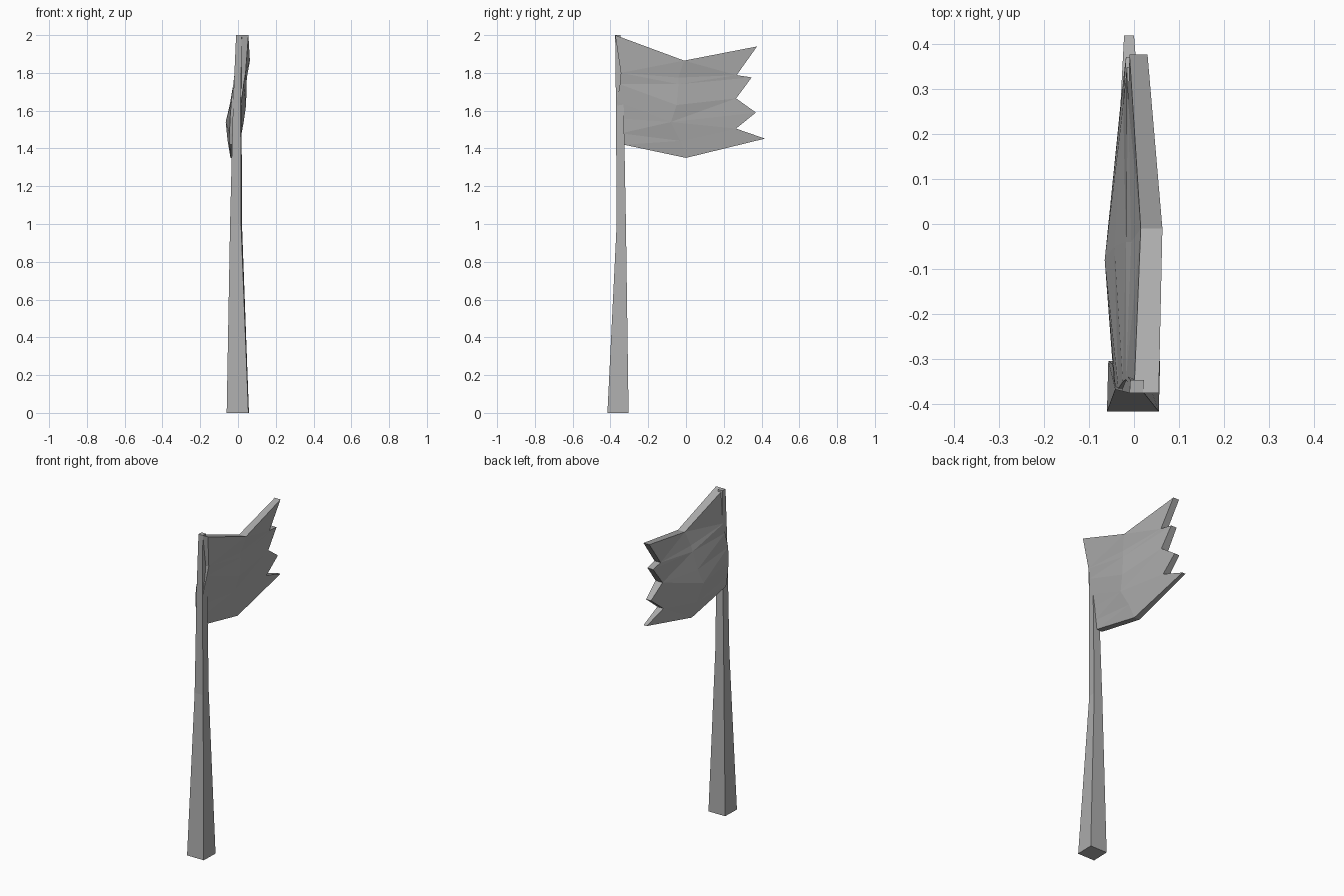
import bpy, bmesh

if "Cube" in bpy.data.objects:
    bpy.data.objects.remove(bpy.data.objects["Cube"])

grey = bpy.data.materials.new("dark_grey")
grey.diffuse_color = (.42, .42, .42, 1)
grey.use_nodes = True
grey.node_tree.nodes["Principled BSDF"].inputs["Base Color"].default_value = grey.diffuse_color


def finish(bm, name):
    bmesh.ops.recalc_face_normals(bm, faces=bm.faces)
    me = bpy.data.meshes.new(name)
    bm.to_mesh(me)
    bm.free()
    me.materials.append(grey)
    ob = bpy.data.objects.new(name, me)
    bpy.context.collection.objects.link(ob)
    return ob


# Pole: tapered, slightly bent and twisted square post (z, x0, x1, y0, y1, twist)
sections = [(0, -.06, .055, -.416, -.304, .003),
            (1, -.042, .016, -.367, -.318, .005),
            (1.64, -.026, .014, -.371, -.33, .005),
            (2, -.01, .02, -.375, -.346, .002)]
bm = bmesh.new()
rings = [[bm.verts.new(p) for p in ((x0, y0, z), (x1, y0, z), (x1 + t, y1, z), (x0 + t, y1, z))]
         for z, x0, x1, y0, y1, t in sections]
for a, b in zip(rings, rings[1:]):
    for i in range(4):
        j = (i + 1) % 4
        bm.faces.new((a[i], a[j], b[j], b[i]))
bm.faces.new(rings[0])
bm.faces.new(rings[-1])
finish(bm, "pole")

# Flag: rows from top to bottom, three columns of (y, z, right x, left x)
rows = [
    [(-.375, 2.0, .055, .0), (-.01, 1.865, .063, .015), (.376, 1.94, .03, -.01)],
    [(-.345, 1.8, .04, -.018), (-.04, 1.775, .047, -.006), (.268, 1.788, .03, -.013)],
    [(-.35, 1.74, .03, -.025), (-.04, 1.74, .045, -.018), (.348, 1.776, .022, -.016)],
    [(-.365, 1.65, .018, -.035), (-.05, 1.63, .043, -.044), (.265, 1.665, .024, -.024)],
    [(-.36, 1.56, .006, -.042), (-.08, 1.54, .03, -.065), (.37, 1.59, .016, -.018)],
    [(-.345, 1.48, .0, -.045), (-.03, 1.44, .012, -.055), (.265, 1.505, .012, -.03)],
    [(-.33, 1.42, -.005, -.045), (0, 1.35, -.003, -.04), (.418, 1.452, .0, -.022)],
]
bm = bmesh.new()
sides = [[[bm.verts.new((c[s], c[0], c[1])) for c in row] for row in rows] for s in (2, 3)]
n = len(rows)
# both cloth faces
for g in sides:
    for r in range(n - 1):
        for c in range(2):
            bm.faces.new((g[r][c], g[r][c + 1], g[r + 1][c + 1], g[r + 1][c]))
# rim joining the two faces
rim = [(0, 0), (0, 1)] + [(r, 2) for r in range(n)] + [(n - 1, 1)] + [(r, 0) for r in range(n - 1, 0, -1)]
for (r, c), (q, d) in zip(rim, rim[1:] + rim[:1]):
    bm.faces.new((sides[0][r][c], sides[0][q][d], sides[1][q][d], sides[1][r][c]))
bmesh.ops.triangulate(bm, faces=bm.faces)
finish(bm, "tattered_flag")
